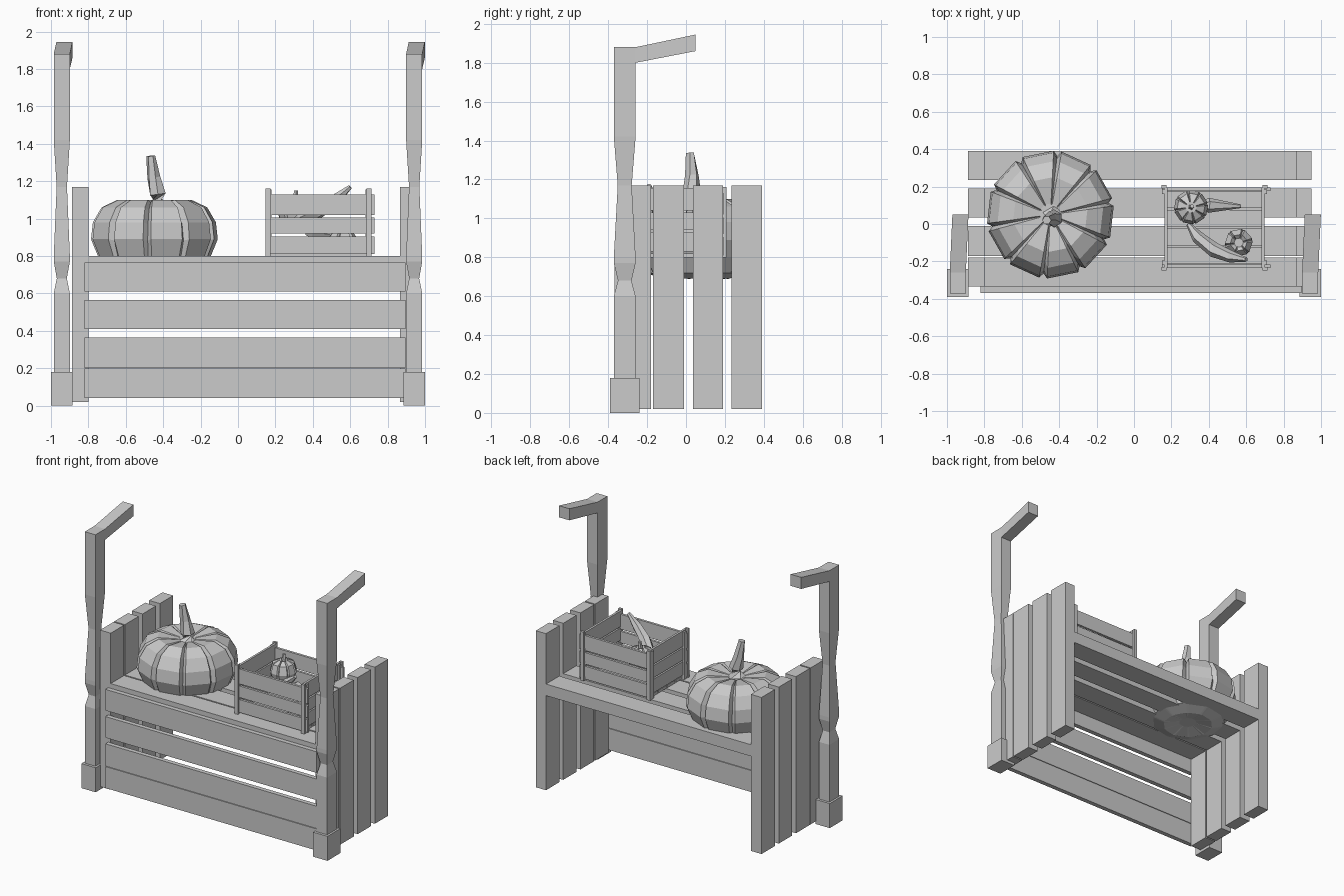
import bpy, bmesh, math
from mathutils import Vector

cube = bpy.data.objects.get("Cube")
if cube:
    bpy.data.objects.remove(cube, do_unlink=True)

GREY = (0.6, 0.6, 0.6, 1)
mat = bpy.data.materials.new("plain grey")
mat.use_nodes = True
mat.diffuse_color = GREY
mat.node_tree.nodes["Principled BSDF"].inputs["Base Color"].default_value = GREY


def finish(name, bm):
    bmesh.ops.recalc_face_normals(bm, faces=bm.faces)
    mesh = bpy.data.meshes.new(name)
    bm.to_mesh(mesh)
    bm.free()
    mesh.materials.append(mat)
    ob = bpy.data.objects.new(name, mesh)
    bpy.context.collection.objects.link(ob)
    return ob


def box(name, x, y, z):
    """Box from (low, high) ranges on each axis."""
    bm = bmesh.new()
    bmesh.ops.create_cube(bm, size=1)
    for v in bm.verts:
        for i, (lo, hi) in enumerate((x, y, z)):
            v.co[i] = hi if v.co[i] > 0 else lo
    return finish(name, bm)


def loft(name, rings):
    """Skin equal-length rings of points and cap both ends."""
    bm = bmesh.new()
    rows = [[bm.verts.new(p) for p in ring] for ring in rings]
    n = len(rows[0])
    for a, b in zip(rows, rows[1:]):
        for i in range(n):
            j = (i + 1) % n
            bm.faces.new((a[i], a[j], b[j], b[i]))
    bm.faces.new(rows[0][::-1])
    bm.faces.new(rows[-1])
    return finish(name, bm)


def tube(name, path, radii, sides=6):
    """Faceted tapering tube along a path."""
    pts = [Vector(p) for p in path]
    rings = []
    for i, p in enumerate(pts):
        d = pts[min(i + 1, len(pts) - 1)] - pts[max(i - 1, 0)]
        q = d.to_track_quat('Z', 'Y')
        rings.append([p + q @ Vector((math.cos(t) * radii[i], math.sin(t) * radii[i], 0))
                      for t in (2 * math.pi * k / sides for k in range(sides))])
    return loft(name, rings)


def gourd(name, centre, profile, lobes, groove, notch):
    """Ribbed gourd: flat lobes with narrow grooves, deeper near the top."""
    cx, cy = centre
    rings = []
    for i, (r, z) in enumerate(profile):
        deep = groove * (i / (len(profile) - 1))
        ring = []
        for k in range(lobes):
            for off, cut in ((-notch, 0), (0, deep), (notch, 0)):
                t = 2 * math.pi * (k + off) / lobes + 0.2
                ring.append((cx + r * (1 - cut) * math.cos(t),
                             cy + r * (1 - cut) * math.sin(t), z - cut * 0.1))
        rings.append(ring)
    return loft(name, rings)


# Posts with turned waists, square feet and forward-reaching arms
waists = [(0, 1), (0.60, 1), (0.68, 0.62), (0.77, 1), (0.80, 1), (1.17, 0.64), (1.42, 1), (1.80, 1)]
for side, cx in (("right", -0.942), ("left", 0.942)):
    rings = []
    for z, s in waists:
        w, d = 0.043 * s, 0.056 * s
        rings.append([(cx + a * w, -0.315 + b * d, z) for a, b in ((-1, -1), (1, -1), (1, 1), (-1, 1))])
    loft(side + "_post", rings)
    box(side + "_post_foot", (cx - 0.058, cx + 0.058), (-0.39, -0.24), (0, 0.18))
    arm = [(-0.371, 1.80, 1.88, 0), (-0.259, 1.80, 1.88, 0), (0.05, 1.86, 1.945, 0.014)]
    loft(side + "_post_arm", [[(cx + dx - 0.043, y, lo), (cx + dx + 0.043, y, lo),
                               (cx + dx + 0.043, y, hi), (cx + dx - 0.043, y, hi)]
                              for y, lo, hi, dx in arm])

# Bench: side slats, top boards and front boards
for i, (y0, y1) in enumerate([(-0.335, -0.18), (-0.17, -0.01), (0.035, 0.19), (0.235, 0.39)], 1):
    box(f"right_side_slat_{i}", (-0.887, -0.80), (y0, y1), (0.02, 1.17))
    box(f"left_side_slat_{i}", (0.865, 0.948), (y0, y1), (0.02, 1.17))
    box(f"top_board_{i}", (-0.815, 0.88), (y0, y1), (0.715, 0.80))
for i, (z0, z1) in enumerate([(0.04, 0.198), (0.202, 0.365), (0.41, 0.565), (0.61, 0.765)], 1):
    box(f"front_board_{i}", (-0.82, 0.895), (-0.368, -0.335), (z0, z1))

# Large pumpkin and its bent stem
gourd("pumpkin", (-0.447, 0.05),
      [(0.06, 0.71), (0.17, 0.69), (0.26, 0.72), (0.305, 0.80), (0.342, 0.89),
       (0.332, 0.98), (0.285, 1.06), (0.20, 1.10), (0.06, 1.08)], 10, 0.15, 0.1)
tube("pumpkin_stem", [(-0.43, 0.03, 1.07), (-0.428, 0.03, 1.13), (-0.45, 0.03, 1.22), (-0.467, 0.02, 1.335)],
     [0.065, 0.048, 0.036, 0.024], 6)

# Crate: three rows of boards, corner pegs and floor
for i, (z0, z1) in enumerate([(0.81, 0.905), (0.92, 1.005), (1.02, 1.13)], 1):
    for name, y in (("front", -0.225), ("back", 0.185)):
        box(f"crate_{name}_board_{i}", (0.15, 0.73), (y - 0.009, y + 0.009), (z0, z1))
    for name, x in (("right", 0.17), ("left", 0.69)):
        box(f"crate_{name}_board_{i}", (x - 0.008, x + 0.008), (-0.235, 0.195), (z0 + 0.02, z1 + 0.025))
for x in (0.16, 0.70):
    for y in (-0.24, 0.20):
        box("crate_corner_peg", (x - 0.013, x + 0.013), (y - 0.009, y + 0.009), (0.80, 1.16))
        box("crate_inner_peg", (x - 0.01, x + 0.01), (y * 0.86 - 0.012, y * 0.86 + 0.012), (0.80, 1.15))
for i in range(4):
    y = -0.17 + i * 0.1
    box(f"crate_floor_slat_{i + 1}", (0.17, 0.69), (y - 0.045, y + 0.045), (0.80, 0.82))

# Produce inside the crate
gourd("small_round_gourd", (0.305, 0.09),
      [(0.03, 0.94), (0.075, 0.965), (0.092, 1.03), (0.075, 1.09), (0.03, 1.11)], 8, 0.12, 0.12)
tube("small_round_gourd_stem", [(0.305, 0.09, 1.09), (0.31, 0.095, 1.15)], [0.016, 0.011], 5)
gourd("small_flat_gourd", (0.56, -0.10),
      [(0.03, 0.82), (0.075, 0.85), (0.075, 0.90), (0.045, 0.94), (0.025, 0.925)], 6, 0.15, 0.12)
tube("curved_squash", [(0.29, 0.0, 0.98), (0.34, -0.07, 1.0), (0.43, -0.14, 1.04),
                       (0.52, -0.175, 1.10), (0.60, -0.19, 1.17)],
     [0.012, 0.034, 0.04, 0.032, 0.012], 6)
tube("root_vegetable", [(0.36, 0.10, 0.93), (0.40, 0.10, 0.93), (0.57, 0.095, 0.90)], [0.02, 0.04, 0.01], 6)
